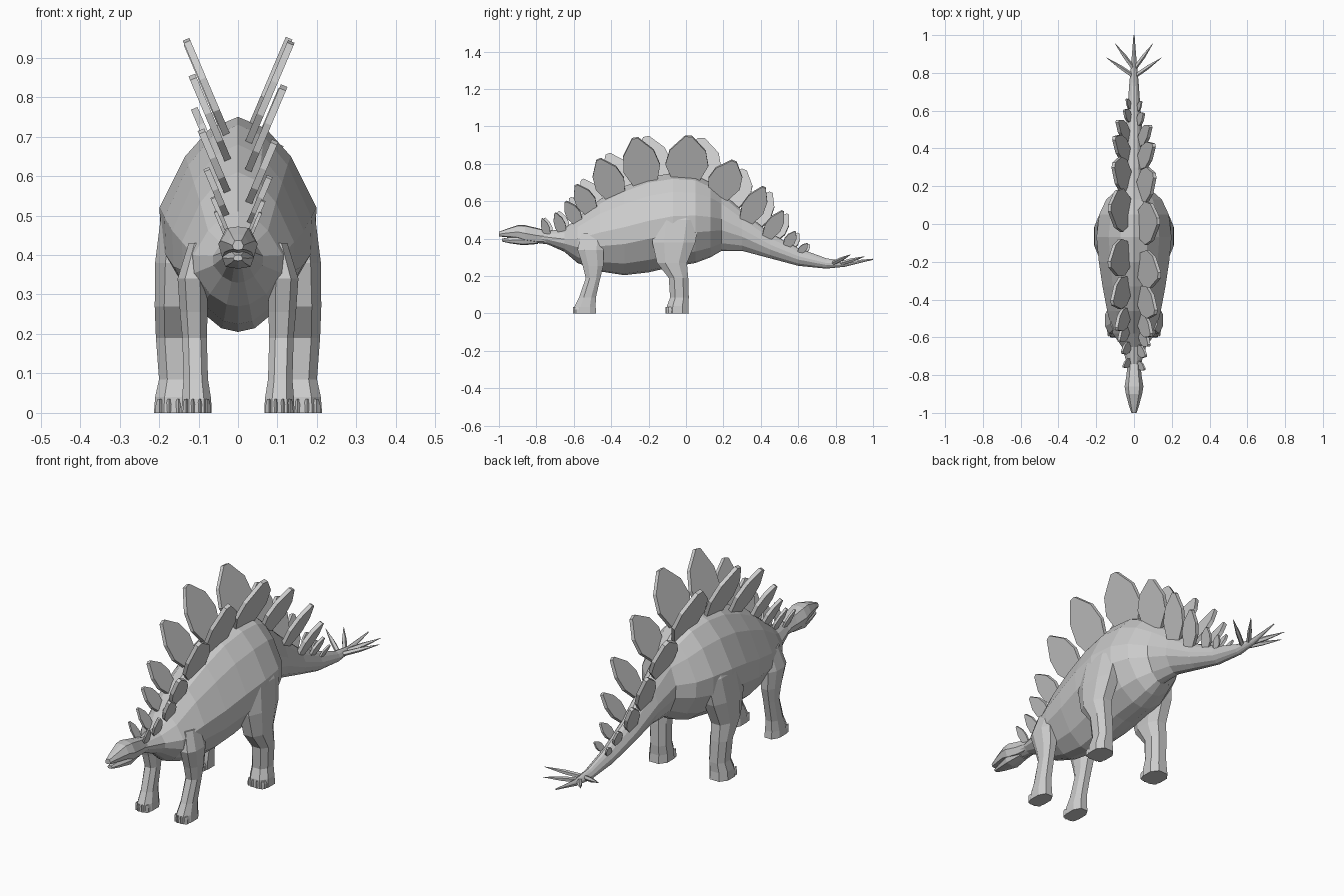
import bpy, bmesh, math
from mathutils import Vector

if "Cube" in bpy.data.objects:
    bpy.data.objects.remove(bpy.data.objects["Cube"])


def make_object(name, bm):
    bmesh.ops.recalc_face_normals(bm, faces=bm.faces)
    mesh = bpy.data.meshes.new(name)
    bm.to_mesh(mesh)
    bm.free()
    ob = bpy.data.objects.new(name, mesh)
    bpy.context.collection.objects.link(ob)
    return ob


def loft(bm, rings):
    loops = [[bm.verts.new(p) for p in ring] for ring in rings]
    n = len(loops[0])
    for a, b in zip(loops, loops[1:]):
        for i in range(n):
            bm.faces.new((a[i], a[(i + 1) % n], b[(i + 1) % n], b[i]))
    bm.faces.new(loops[0])
    bm.faces.new(loops[-1])


def trunk(name, half, stations):
    """Loft a mirrored half section through (y, top, bottom, half width)."""
    section = half + [(-x, z) for x, z in half[-2:0:-1]]
    bm = bmesh.new()
    loft(bm, [[(x * w, y, bot + z * (top - bot)) for x, z in section]
              for y, top, bot, w in stations])
    return make_object(name, bm)


def body_top(y):
    for a, b in zip(BODY, BODY[1:]):
        if a[0] <= y <= b[0]:
            t = (y - a[0]) / (b[0] - a[0])
            return a[1] + t * (b[1] - a[1])
    return 0.44


# Body, neck and tail
BODY = [(-.82, .45, .38, .032), (-.74, .44, .37, .038), (-.65, .455, .33, .065),
        (-.58, .51, .27, .115), (-.46, .61, .225, .145), (-.33, .68, .205, .17),
        (-.2, .73, .22, .19), (-.07, .75, .25, .203), (.05, .74, .27, .188),
        (.13, .70, .30, .15), (.19, .65, .335, .08), (.3, .55, .335, .062),
        (.45, .43, .295, .05), (.6, .35, .255, .036), (.75, .295, .24, .025),
        (.85, .28, .25, .015), (1.0, .293, .287, .003)]
trunk("body_and_tail", [(0, 1), (.35, .94), (.66, .80), (.98, .54), (.96, .35),
                        (.62, .13), (.25, .02), (0, 0)], BODY)

# Head and lower jaw
HEAD_SECTION = [(0, 1), (.6, .95), (1, .5), (.8, .1), (0, 0)]
trunk("head", HEAD_SECTION,
      [(-1.0, .437, .412, .014), (-.96, .452, .408, .027), (-.9, .472, .40, .043),
       (-.86, .472, .385, .05), (-.80, .458, .377, .04), (-.74, .443, .378, .034)])
trunk("lower_jaw", HEAD_SECTION,
      [(-.985, .40, .385, .012), (-.94, .408, .375, .024),
       (-.87, .42, .365, .04), (-.79, .42, .372, .028)])


# Legs: rings of (z, centre x, centre y, half x, half y)
def leg(name, side, rings):
    bm = bmesh.new()
    oct_pts = [(1, .45), (.5, 1), (-.5, 1), (-1, .45),
               (-1, -.45), (-.5, -1), (.5, -1), (1, -.45)]
    loft(bm, [[(side * (cx + u * hx), cy + v * hy, z) for u, v in oct_pts]
              for z, cx, cy, hx, hy in rings])
    return make_object(name, bm)


def toes(name, side, cx, y, width, count):
    bm = bmesh.new()
    r = width / count
    for i in range(count):
        x = side * (cx - width + r * (2 * i + 1))
        yy = y + .012 * abs(2 * i - count + 1) / count
        loft(bm, [[(x + u * r * k, yy + v, z) for u, v in
                   ((-.9, .04), (-.9, -.002), (0, -.012), (.9, -.002), (.9, .04))]
                  for z, k in ((0, 1), (.022, .95), (.035, .5))])
    return make_object(name, bm)


FRONT = [(0, .105, -.54, .038, .06), (.035, .105, -.54, .037, .057),
         (.085, .107, -.527, .031, .045), (.19, .11, -.497, .031, .039),
         (.255, .112, -.497, .035, .055), (.34, .115, -.51, .038, .07),
         (.43, .095, -.50, .03, .06)]
HIND = [(0, .163, -.045, .05, .06), (.04, .162, -.045, .048, .057),
        (.085, .158, -.035, .042, .05), (.19, .163, -.04, .045, .052),
        (.27, .163, -.075, .048, .08), (.38, .158, -.065, .052, .115),
        (.50, .14, -.05, .055, .12), (.58, .11, -.04, .05, .09)]
for side, tag in ((1, "right"), (-1, "left")):
    leg("front_leg_" + tag, side, FRONT)
    leg("hind_leg_" + tag, side, HIND)
    toes("front_toes_" + tag, side, .105, -.595, .036, 4)
    toes("hind_toes_" + tag, side, .163, -.1, .047, 4)

# Back plates: (base y, tip y, tip z, width), staggered between the sides
PLATES = [(-.74, -.77, .51, .045), (-.66, -.70, .54, .06), (-.58, -.645, .60, .08),
          (-.51, -.59, .69, .11), (-.38, -.47, .83, .165), (-.22, -.275, .945, .2),
          (0, .015, .955, .23), (.18, .26, .82, .18), (.33, .42, .68, .125),
          (.44, .52, .55, .09), (.54, .585, .44, .06), (.61, .65, .375, .04)]
LEAF = [(-.3, -.1), (-.5, .28), (-.42, .62), (-.08, .97), (.08, .97),
        (.42, .64), (.5, .3), (.3, -.1)]
LEAN = math.radians(23)


def plate(name, side, y0, y1, z1, width):
    z0 = body_top(y0) - .015
    thick = min(.009, width * .1)
    base_x = .022 if width < .07 else .036
    axis = Vector((y1 - y0, (z1 - z0) / math.cos(LEAN)))
    across = Vector((axis.y, -axis.x)).normalized() * width
    bm = bmesh.new()
    rings = []
    for t in (-thick, thick):
        ring = []
        for u, v in LEAF:
            p = across * u + axis * v
            ring.append((side * (base_x + p.y * math.sin(LEAN) + t * math.cos(LEAN)),
                         y0 + p.x, z0 + p.y * math.cos(LEAN) - t * math.sin(LEAN)))
        rings.append(ring)
    loft(bm, rings)
    return make_object(name, bm)


for i, (y0, y1, z1, w) in enumerate(PLATES):
    plate("back_plate_right_%d" % i, 1, y0, y1, z1, w)
    d = .3 * w
    dz = body_top(y0 + d) - body_top(y0)
    plate("back_plate_left_%d" % i, -1, y0 + d, y1 + d, min(z1 + dz, .95), w)

# Tail spikes
for side, tag in ((1, "right"), (-1, "left")):
    for j, (y0, tip) in enumerate(((.78, (.145, .88, .315)), (.82, (.1, .955, .305)))):
        a, b = Vector((0, y0, .265)), Vector((side * tip[0], tip[1], tip[2]))
        d = (b - a).normalized()
        u = d.cross(Vector((0, 0, 1))).normalized()
        v = d.cross(u)
        bm = bmesh.new()
        loft(bm, [[a.lerp(b, t) + r * (u * math.cos(k * math.tau / 5) + v * math.sin(k * math.tau / 5))
                   for k in range(5)] for t, r in ((0, .012), (.5, .011), (1, .001))])
        make_object("tail_spike_%s_%d" % (tag, j), bm)
